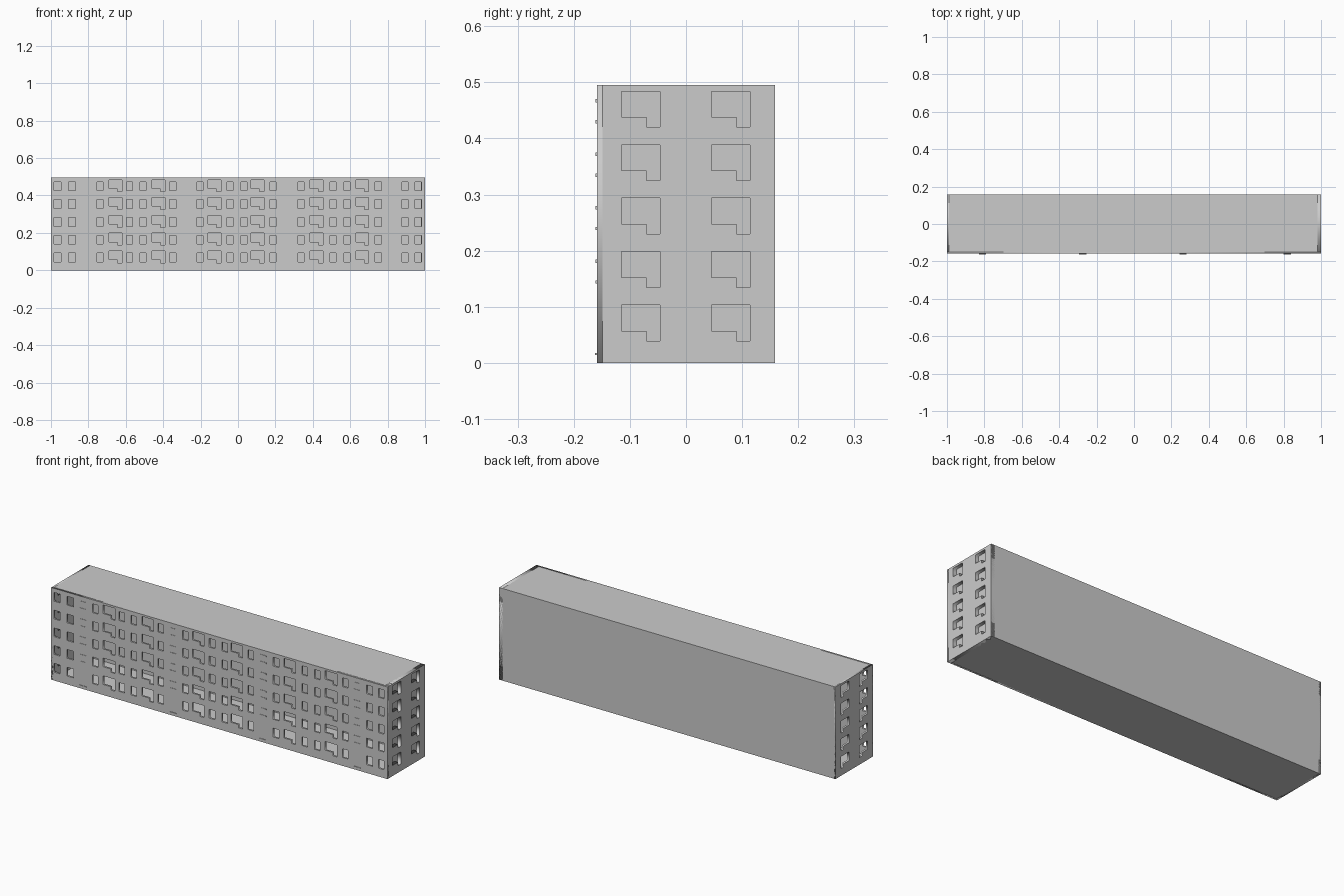
import bpy, bmesh
from mathutils import Matrix, Vector

if "Cube" in bpy.data.objects:
    bpy.data.objects.remove(bpy.data.objects["Cube"])

L, D, H = 1.0, 0.159, 0.495      # half length, half depth, height
ROW = 0.0953                     # storey spacing


def rect(u0, u1, v0, v1):
    return [(u0, v0), (u1, v0), (u1, v1), (u0, v1)]


def balcony(u, row):
    # balcony window with door: L-shaped opening
    t = 0.484 - ROW * row
    return [(u, t), (u, t - 0.046), (u + 0.045, t - 0.046),
            (u + 0.045, t - 0.064), (u + 0.069, t - 0.064), (u + 0.069, t)]


def wall(name, outline, holes, u_axis, origin, thick):
    # filled 2D outline with openings, extruded, standing with z up
    cu = bpy.data.curves.new(name, 'CURVE')
    cu.dimensions = '2D'
    cu.fill_mode = 'BOTH'
    cu.extrude = thick / 2
    for loop in [outline] + holes:
        s = cu.splines.new('POLY')
        s.points.add(len(loop) - 1)
        for p, (u, v) in zip(s.points, loop):
            p.co = (u, v, 0, 1)
        s.use_cyclic_u = True
    tmp = bpy.data.objects.new(name + "_profile", cu)
    bpy.context.collection.objects.link(tmp)
    dg = bpy.context.evaluated_depsgraph_get()
    me = bpy.data.meshes.new_from_object(tmp.evaluated_get(dg))
    bpy.data.objects.remove(tmp)
    u = Vector(u_axis)
    v = Vector((0, 0, 1))
    n = u.cross(v)
    m = Matrix((u, v, n)).transposed().to_4x4()
    m.translation = origin
    me.transform(m)
    me.name = name
    ob = bpy.data.objects.new(name, me)
    bpy.context.collection.objects.link(ob)
    return ob


def boxes(name, items):
    # one object made of (x0, x1, y0, y1, z0, z1) boxes
    bm = bmesh.new()
    for x0, x1, y0, y1, z0, z1 in items:
        m = Matrix.Translation(((x0 + x1) / 2, (y0 + y1) / 2, (z0 + z1) / 2))
        m = m @ Matrix.Diagonal((x1 - x0, y1 - y0, z1 - z0, 1))
        bmesh.ops.create_cube(bm, size=1, matrix=m)
    me = bpy.data.meshes.new(name)
    bm.to_mesh(me)
    bm.free()
    ob = bpy.data.objects.new(name, me)
    bpy.context.collection.objects.link(ob)
    return ob


# Front wall with small windows and balcony openings
small = [-.963, -.885, -.738, -.58, -.508, -.348, -.203, -.043,
         .032, .187, .337, .508, .583, .749, .893, .963]
large = [-.69, -.46, -.16, .07, .385, .63]
holes = []
for r in range(5):
    t = 0.473 - ROW * r
    holes += [rect(x - (.02 if abs(x) > .8 and x < 0 else .017),
                   x + .017, t - .047, t) for x in small]
    holes += [balcony(x, r) for x in large]
tf = 0.01
wall("front_wall", rect(-L, L, 0, H), holes, (1, 0, 0), (0, -D + tf / 2, 0), tf)

# End walls
ends = [balcony(y, r) for r in range(5) for y in (-.115, .045)]
wall("right_wall", rect(-D, D, 0, H), ends, (0, 1, 0), (L - .01, 0, 0), .02)
wall("left_wall", rect(-D, D, 0, H), ends, (0, 1, 0), (-L + .005, 0, 0), .01)

# Recessed lining behind the right-hand windows
boxes("right_window_panes", [(L - .022, L - .02, -D + .01, D - .004, .003, H - .003)])

# Back wall, roof and floor
boxes("back_wall", [(-L, L, D - .004, D, 0, H)])
boxes("roof", [(-L, L, -D, D, H - .003, H)])
boxes("floor", [(-L, L, -D, D, 0, .003)])

# Thin sills on the stairwell bays and a step over each entrance
bays = [-.81, -.275, .262, .82]
sills, steps = [], []
for x in bays:
    steps.append((x - .02, x + .02, -D - .003, -D, .014, .018))
    for r in range(4):
        for z in (.467, .43):
            zz = z - ROW * r
            sills.append((x - .018, x + .018, -D - .002, -D, zz - .003, zz + .003))
boxes("stairwell_sills", sills)
boxes("entrance_steps", steps)
